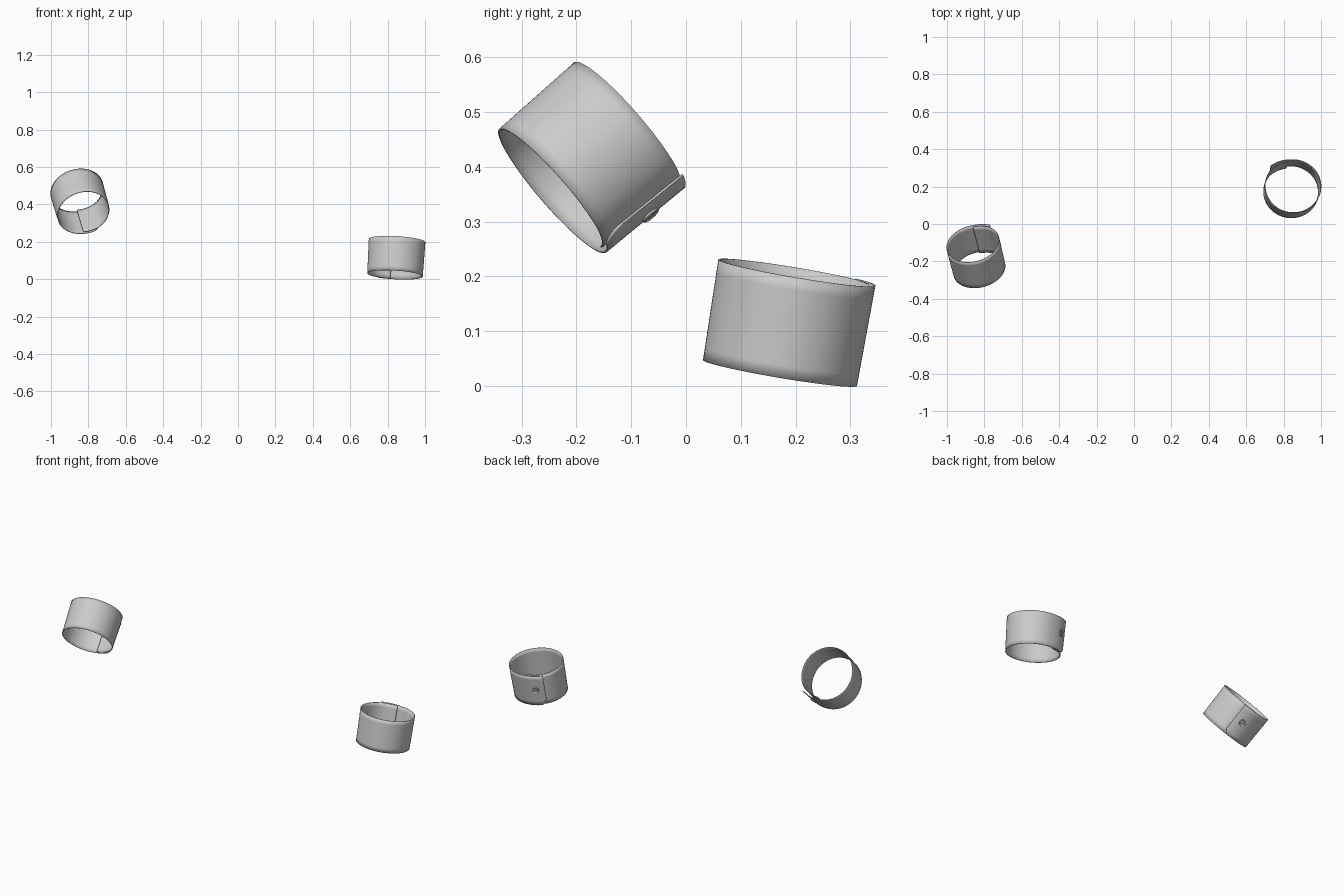
import bpy, bmesh, math
from mathutils import Vector, Matrix

if "Cube" in bpy.data.objects:
    bpy.data.objects.remove(bpy.data.objects["Cube"])

HEIGHT = 0.186
START, END = 100, 496      # inner end and free outer end of the strip, degrees
CORNER = 0.036             # rounded lower corner of the flap


def ease(t):
    t = max(0.0, min(1.0, t))
    return t * t * (3 - 2 * t)


def wall(deg, v, rx, ry, turn, side):
    """Point on the wrapped strip, v from 0 (lower rim) to 1 (upper rim)."""
    off = -0.010 * (1 - ease((deg - START) / 50))
    off += 0.015 * max(0.0, (deg - 452) / (END - 452)) ** 1.3 * (0.7 + 0.3 * v)
    a = math.radians(deg + turn)
    k = 0.99 + 0.02 * v
    return Vector((side * (rx * k + off) * math.cos(a),
                   (ry * k + off) * math.sin(a), (v - 0.5) * HEIGHT))


def frame(centre, axis, y_hint):
    z = Vector(axis).normalized()
    x = Vector(y_hint).cross(z).normalized()
    y = z.cross(x)
    m = Matrix((x, y, z)).transposed().to_4x4()
    m.translation = centre
    return m


def finish(bm, name, matrix, angle=35):
    bmesh.ops.recalc_face_normals(bm, faces=bm.faces)
    me = bpy.data.meshes.new(name)
    bm.to_mesh(me)
    bm.free()
    ob = bpy.data.objects.new(name, me)
    bpy.context.collection.objects.link(ob)
    ob.matrix_world = matrix
    bpy.ops.object.select_all(action='DESELECT')
    ob.select_set(True)
    bpy.context.view_layer.objects.active = ob
    bpy.ops.object.shade_smooth_by_angle(angle=math.radians(angle))
    return ob


def cuff(name, matrix, rx, ry, turn, side):
    # wrapped cloth strip; the last columns rise to round the flap corner
    bm = bmesh.new()
    degs = [START + 4 * i for i in range(96)]
    degs += [484 + 12 * math.sin(math.pi / 2 * i / 10) for i in range(11)]
    rows, cols = 8, []
    for d in degs:
        left = math.radians(END - d) * 0.155
        run = max(0.0, CORNER - left)
        low = (CORNER - math.sqrt(max(0.0, CORNER ** 2 - run ** 2))) / HEIGHT
        cols.append([bm.verts.new(wall(d, low + (1 - low) * j / rows, rx, ry, turn, side))
                     for j in range(rows + 1)])
    for a, b in zip(cols, cols[1:]):
        for j in range(rows):
            bm.faces.new((a[j], b[j], b[j + 1], a[j + 1]))
    ob = finish(bm, name, matrix)
    sol = ob.modifiers.new("cloth_thickness", 'SOLIDIFY')
    sol.thickness = 0.004
    sol.offset = 0

    # dished button on the flap
    args = (rx, ry, turn, side)
    p = wall(478, 0.54, *args)
    tangent = (wall(482, 0.54, *args) - wall(474, 0.54, *args)).normalized()
    up = (wall(478, 0.64, *args) - wall(478, 0.44, *args)).normalized()
    n = tangent.cross(up).normalized()
    if n.dot(Vector((p.x, p.y, 0))) < 0:
        n = -n
    tangent = up.cross(n)
    local = Matrix((tangent, up, n)).transposed().to_4x4()
    local.translation = p + n * 0.001
    bm = bmesh.new()
    profile = [(0, 0), (0.016, 0), (0.018, 0.002), (0.018, 0.005),
               (0.0165, 0.0065), (0.014, 0.006), (0.012, 0.004), (0, 0.004)]
    vs = [bm.verts.new((r, 0, h)) for r, h in profile]
    es = [bm.edges.new(e) for e in zip(vs, vs[1:])]
    bmesh.ops.spin(bm, geom=vs + es, axis=(0, 0, 1), cent=(0, 0, 0),
                   angle=2 * math.pi, steps=28)
    bmesh.ops.remove_doubles(bm, verts=bm.verts, dist=1e-5)
    # four stitch points
    for sx in (-1, 1):
        for sy in (-1, 1):
            bmesh.ops.create_cone(bm, cap_ends=True, segments=10, radius1=0.0022,
                                  radius2=0.0018, depth=0.002,
                                  matrix=Matrix.Translation((sx * 0.0045, sy * 0.0045, 0.0045)))
    finish(bm, name + "_button", matrix @ local)


cuff("right_cuff", frame((0.845, 0.187, 0.115), (0.06, 0.165, 0.98), (0, 1, 0)),
     0.148, 0.142, 0, 1)
cuff("left_cuff", frame((-0.844, -0.175, 0.416), (-0.185, 0.745, 0.64), (0, 0.65, -0.75)),
     0.141, 0.148, -10, -1)
